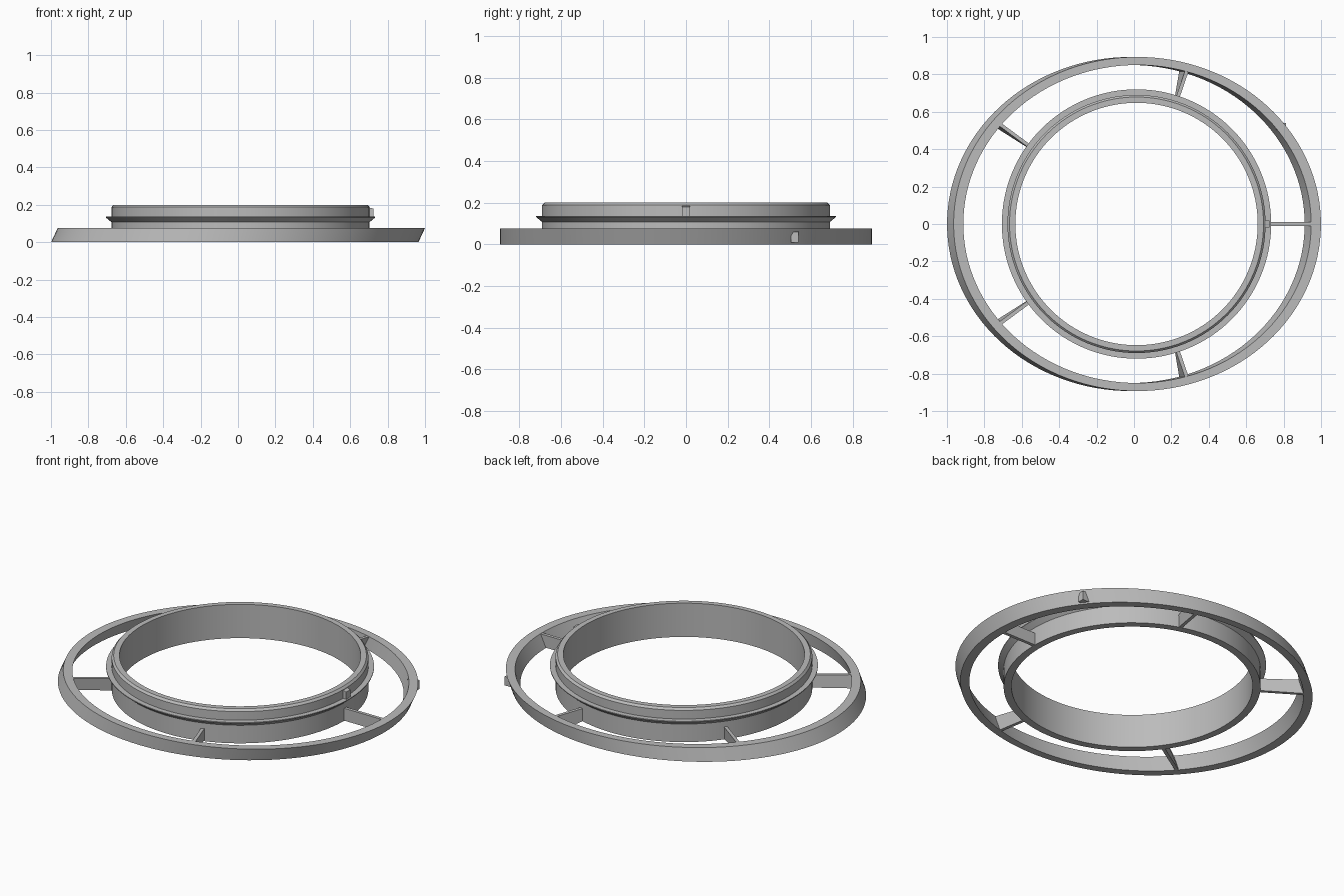
import bpy, bmesh, math

if "Cube" in bpy.data.objects:
    bpy.data.objects.remove(bpy.data.objects["Cube"])

SEG = 128
HEIGHT = 0.075           # outer ring and spoke height
SLANT = 0.035 / HEIGHT   # sideways lean of the outer ring
HUB_X = 0.0135           # hub centre

grey = bpy.data.materials.new("grey")
grey.diffuse_color = (0.5, 0.5, 0.5, 1)
grey.use_nodes = True
grey.node_tree.nodes["Principled BSDF"].inputs["Base Color"].default_value = grey.diffuse_color


def finish(name, bm, smooth=True):
    bmesh.ops.recalc_face_normals(bm, faces=bm.faces)
    mesh = bpy.data.meshes.new(name)
    bm.to_mesh(mesh)
    bm.free()
    mesh.materials.append(grey)
    ob = bpy.data.objects.new(name, mesh)
    bpy.context.collection.objects.link(ob)
    if smooth:
        bpy.ops.object.select_all(action='DESELECT')
        ob.select_set(True)
        bpy.context.view_layer.objects.active = ob
        bpy.ops.object.shade_smooth_by_angle(angle=math.radians(25))
    return ob


def lathe(name, profile, cx, slant=0.0):
    """Sweep a closed (x radius, y radius, z) profile round the z axis."""
    bm = bmesh.new()
    rings = []
    for i in range(SEG):
        a = 2 * math.pi * i / SEG
        rings.append([bm.verts.new((cx + rx * math.cos(a) + slant * z, ry * math.sin(a), z))
                      for rx, ry, z in profile])
    n = len(profile)
    for i in range(SEG):
        p, q = rings[i], rings[(i + 1) % SEG]
        for j in range(n):
            k = (j + 1) % n
            bm.faces.new((p[j], q[j], q[k], p[k]))
    return finish(name, bm)


def block(name, x0, x1, y0, y1, z0, z1, top_cut=0.0):
    """Box whose outer (+x) top edge can be cut back."""
    bm = bmesh.new()
    bmesh.ops.create_cube(bm, size=1)
    for v in bm.verts:
        top, outer = v.co.z > 0, v.co.x > 0
        v.co = (x1 if outer else x0, y1 if v.co.y > 0 else y0, z1 if top else z0)
        if top and outer:
            v.co.z -= top_cut
    return finish(name, bm, False)


# Leaning oval outer ring
lathe("outer_ring", [(0.982, 0.893, 0), (0.982, 0.893, HEIGHT),
                     (0.930, 0.850, HEIGHT), (0.930, 0.850, 0)], -0.0175, SLANT)

# Round hub with a tapered lip and a chamfered rim
hub = [(0.648, 0), (0.69, 0), (0.69, 0.107), (0.72, 0.132), (0.72, 0.137),
       (0.69, 0.137), (0.69, 0.188), (0.679, 0.2), (0.648, 0.2)]
lathe("hub_ring", [(r, r, z) for r, z in hub], HUB_X)

# Five spokes, their outer ends following the lean of the outer ring
for i in range(5):
    a = math.radians(72 * i)
    c, s = math.cos(a), math.sin(a)
    end = 1 / math.hypot(c / 0.956, s / 0.872)
    bm = bmesh.new()
    bmesh.ops.create_cube(bm, size=1)
    for v in bm.verts:
        outer = v.co.x > 0
        r, w = (end if outer else 0.67), v.co.y * 0.019
        z = HEIGHT - 0.001 if v.co.z > 0 else 0.001
        lean = SLANT * (z - HEIGHT / 2) if outer else 0
        cx = 0.0 if outer else HUB_X
        v.co = (cx + r * c - w * s + lean, r * s + w * c, z)
    finish("spoke_%d" % (i + 1), bm, False)

# Small locating key on the hub and nub under the leaning outer wall
block("hub_key", 0.69, 0.724, -0.02, 0.02, 0.136, 0.188, 0.008)
block("outer_nub", 0.76, 0.812, 0.503, 0.54, 0.008, 0.066, 0.006)
